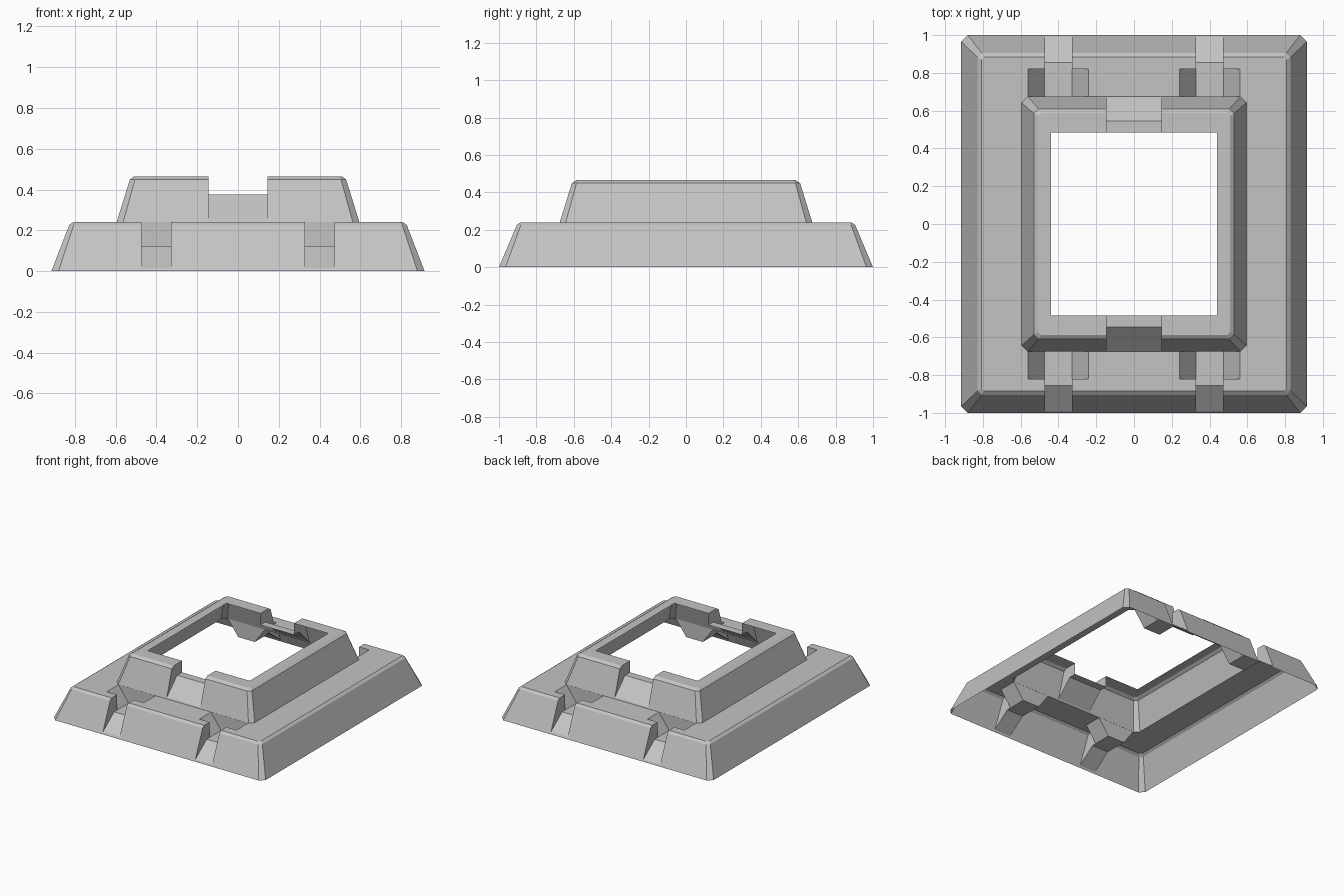
import bpy, bmesh

cube = bpy.data.objects.get("Cube")
if cube:
    bpy.data.objects.remove(cube, do_unlink=True)

grey = bpy.data.materials.new("plain_grey")
grey.use_nodes = True
COLOUR = (0.55, 0.55, 0.55, 1)
grey.diffuse_color = COLOUR
grey.node_tree.nodes["Principled BSDF"].inputs["Base Color"].default_value = COLOUR


def add_object(name, bm):
    bmesh.ops.recalc_face_normals(bm, faces=bm.faces)
    mesh = bpy.data.meshes.new(name)
    bm.to_mesh(mesh)
    bm.free()
    obj = bpy.data.objects.new(name, mesh)
    bpy.context.collection.objects.link(obj)
    mesh.materials.append(grey)
    return obj


def ring(bm, hx, hy, c, z):
    """Rectangle with corners chamfered by c."""
    quarter = [(hx, hy - c), (hx - c, hy)]
    pts = quarter + [(-x, y) for x, y in reversed(quarter)]
    pts += [(-x, -y) for x, y in pts]
    return [bm.verts.new((x, y, z)) for x, y in pts]


def prism(name, profile, place, start, end):
    """Extrude a 2D profile; place maps (u, v, depth) to a point."""
    bm = bmesh.new()
    ends = [[bm.verts.new(place(u, v, d)) for u, v in profile] for d in (start, end)]
    bm.faces.new(ends[0])
    bm.faces.new(ends[1])
    n = len(profile)
    for i in range(n):
        j = (i + 1) % n
        bm.faces.new((ends[0][i], ends[0][j], ends[1][j], ends[1][i]))
    obj = add_object(name, bm)
    obj.hide_render = True
    return obj


# Two stepped tiers around a rectangular opening
HOLE_X, HOLE_Y = 0.44, 0.485
bm = bmesh.new()
levels = [
    (HOLE_X, HOLE_Y, 0.01, 0),
    (0.915, 1.0, 0.035, 0),
    (0.828, 0.905, 0.022, 0.225),
    (0.808, 0.885, 0.015, 0.24),
    (0.595, 0.675, 0.032, 0.24),
    (0.53, 0.61, 0.025, 0.45),
    (0.508, 0.587, 0.015, 0.465),
    (HOLE_X, HOLE_Y, 0.01, 0.465),
]
# The opening itself has square corners
rings = []
for hx, hy, c, z in levels:
    if hx == HOLE_X:
        c = 0.001
    rings.append(ring(bm, hx, hy, c, z))
for a, b in zip(rings, rings[1:] + rings[:1]):
    for i in range(8):
        j = (i + 1) % 8
        bm.faces.new((a[i], a[j], b[j], b[i]))
shell = add_object("stepped_base_shell", bm)

# Cutters for the rim notches, the sloped slots and the flared pockets
cutters = []
notch = [(0.4, 0.375), (0.545, 0.375), (0.672, 0.25), (0.8, 0.25), (0.8, 0.6), (0.4, 0.6)]
slot = [(0.676, 0.12), (0.855, 0.12), (0.994, 0.015), (1.1, 0.015), (1.1, 0.4), (0.676, 0.4)]
pocket = [(-0.0725, 0.12), (0.0725, 0.12), (0.204, 0.3), (-0.204, 0.3)]
for s in (-1, 1):
    def along_x(u, v, d, s=s):
        return (d, s * u, v)

    cutters.append(prism("notch_cutter", notch, along_x, -0.145, 0.145))
    for cx in (-0.4, 0.4):
        def along_y(u, v, d, s=s, cx=cx):
            return (cx + u, s * d, v)

        cutters.append(prism("pocket_cutter", pocket, along_y, 0.676, 0.82))
        cutters.append(prism("slot_cutter", slot, along_x, cx - 0.0725, cx + 0.0725))

for cutter in cutters:
    mod = shell.modifiers.new("cut", 'BOOLEAN')
    mod.operation = 'DIFFERENCE'
    mod.solver = 'EXACT'
    mod.object = cutter
bpy.context.view_layer.update()
result = bpy.data.meshes.new_from_object(
    shell.evaluated_get(bpy.context.evaluated_depsgraph_get()))
shell.modifiers.clear()
shell.data = result
for cutter in cutters:
    bpy.data.objects.remove(cutter, do_unlink=True)

# Open the underside and the opening so only the thin skin remains
bm = bmesh.new()
bm.from_mesh(result)


def is_hidden(face):
    if all(v.co.z < 0.001 for v in face.verts):
        return True
    return all(abs(v.co.x) < HOLE_X + 0.001 and abs(v.co.y) < HOLE_Y + 0.001
               for v in face.verts)


bmesh.ops.delete(bm, geom=[f for f in bm.faces if is_hidden(f)], context='FACES')
for f in bm.faces:
    f.smooth = False
    f.material_index = 0
bm.to_mesh(result)
bm.free()
result.materials.clear()
result.materials.append(grey)
